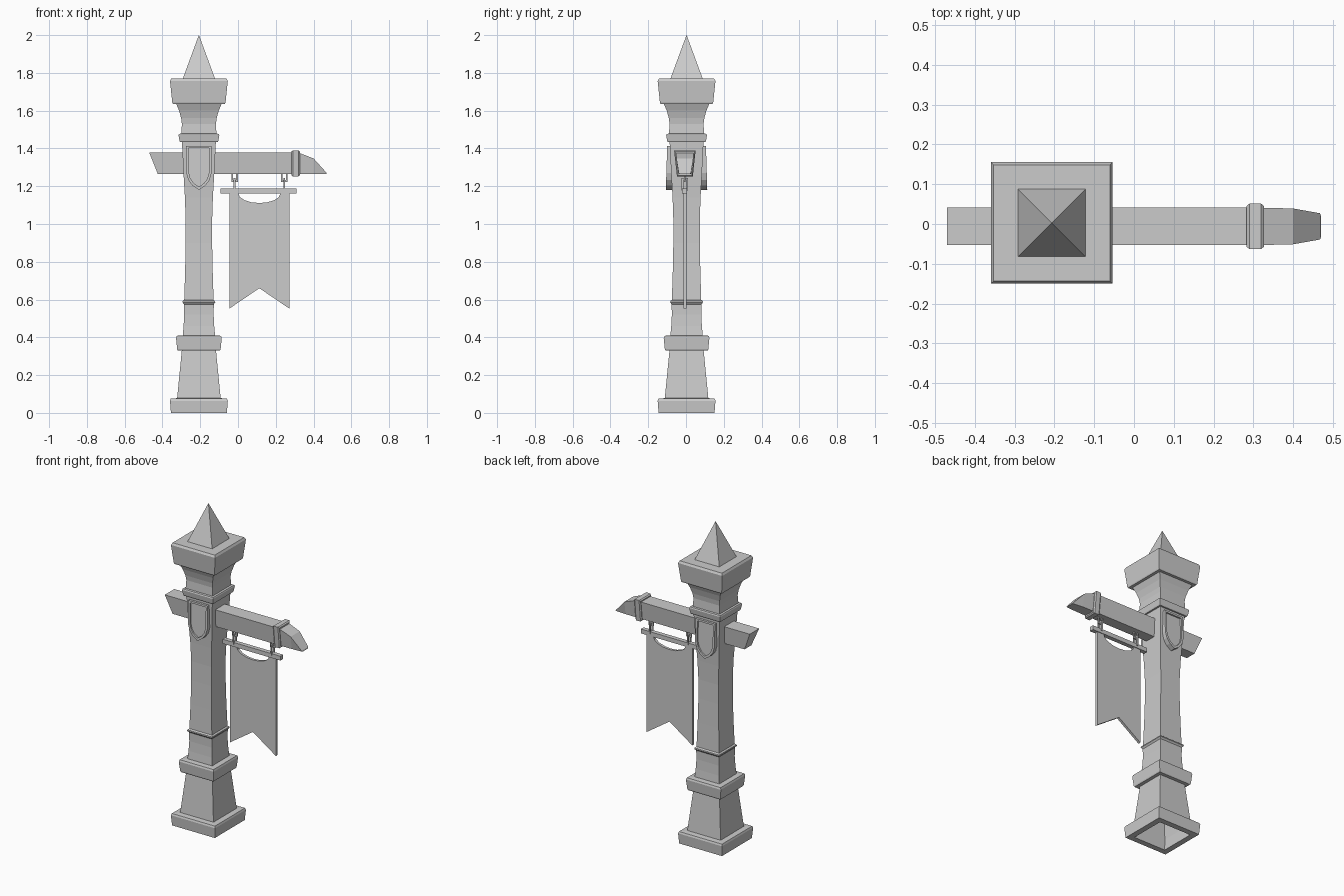
import bpy, bmesh, math

if "Cube" in bpy.data.objects:
    bpy.data.objects.remove(bpy.data.objects["Cube"])

PX, PY = -0.207, 0.003      # pillar axis
BY = -0.006                 # beam and banner centre line


def finish(name, verts, faces):
    me = bpy.data.meshes.new(name)
    me.from_pydata(verts, [], faces)
    bm = bmesh.new()
    bm.from_mesh(me)
    bmesh.ops.recalc_face_normals(bm, faces=bm.faces)
    bm.to_mesh(me)
    bm.free()
    ob = bpy.data.objects.new(name, me)
    bpy.context.collection.objects.link(ob)
    return ob


def loft(name, rings, caps=(True, True)):
    n = len(rings[0])
    verts = [v for r in rings for v in r]
    faces = [(i * n + j, i * n + (j + 1) % n, (i + 1) * n + (j + 1) % n, (i + 1) * n + j)
             for i in range(len(rings) - 1) for j in range(n)]
    if caps[0]:
        faces.append(tuple(range(n))[::-1])
    if caps[1]:
        faces.append(tuple(range(len(verts) - n, len(verts))))
    return finish(name, verts, faces)


def square_stack(name, profile, caps=(False, False)):
    """Square cross-sections (half width, height) around the pillar axis."""
    corners = ((-1, -1), (1, -1), (1, 1), (-1, 1))
    return loft(name, [[(PX + h * a, PY + h * b, z) for a, b in corners]
                       for h, z in profile], caps)


def box(name, x0, x1, y0, y1, z0, z1):
    return loft(name, [[(x0, y0, z), (x1, y0, z), (x1, y1, z), (x0, y1, z)] for z in (z0, z1)])


# Pillar, hollow underneath
square_stack("plinth", [(.116, .075), (.112, 0), (.148, 0), (.153, .064), (.149, .075), (.116, .078)])
square_stack("lower_block", [(.116, .07), (.09, .335)])
square_stack("lower_band", [(.09, .33), (.112, .33), (.115, .337), (.121, .397), (.117, .408), (.083, .411)])
square_stack("shaft_foot", [(.086, .405), (.081, .46), (.078, .52), (.079, .575),
                            (.087, .585), (.086, .592), (.076, .6)])
square_stack("shaft", [(.078, .59), (.073, .75), (.070, .9), (.070, 1.02), (.074, 1.14),
                       (.081, 1.26), (.086, 1.36), (.09, 1.44)])
square_stack("neck_band", [(.088, 1.433), (.1, 1.433), (.103, 1.44), (.108, 1.47), (.105, 1.477), (.09, 1.479)])
square_stack("capital", [(.093, 1.475), (.09, 1.53), (.094, 1.56), (.105, 1.6), (.121, 1.638)])
square_stack("cap_slab", [(.118, 1.636), (.138, 1.636), (.141, 1.643), (.153, 1.757), (.146, 1.77), (.08, 1.77)])
square_stack("spire", [(.086, 1.768), (.0005, 2.0)], (False, True))


# Beam with a tapered trapezoid section
def section(xt, xb, zt, zb, ht, hb):
    return [(xt, BY - ht, zt), (xt, BY + ht, zt), (xb, BY + hb, zb), (xb, BY - hb, zb)]


loft("beam", [section(-.47, -.425, 1.378, 1.266, .047, .034),
              section(.32, .32, 1.378, 1.266, .047, .034),
              section(.40, .40, 1.347, 1.266, .045, .033),
              section(.468, .47, 1.272, 1.265, .033, .027)])
loft("beam_clasp", [section(.283, .283, 1.384, 1.258, .051, .037),
                    section(.290, .290, 1.390, 1.252, .057, .042),
                    section(.320, .320, 1.390, 1.252, .057, .042),
                    section(.327, .327, 1.384, 1.258, .051, .037)])

# Shields on front and back, with a raised rim around a sunken panel
half = [(.067, 1.414), (.067, 1.27), (.056, 1.232), (.034, 1.203)]
outline = half + [(0, 1.18)] + [(-x, z) for x, z in reversed(half)]
inner_half = [(.054, 1.402), (.054, 1.275), (.045, 1.241), (.028, 1.217)]
inner = inner_half + [(0, 1.197)] + [(-x, z) for x, z in reversed(inner_half)]
for side, label in ((-1, "front_shield"), (1, "back_shield")):
    def ring(pts, d):
        return [(PX + x, PY + side * (d - .03 * (z - 1.2)), z) for x, z in pts]
    loft(label, [ring(outline, .068), ring(outline, .109), ring(inner, .109), ring(inner, .099)])

# Banner rod and swallowtail banner with a scooped top
box("banner_rod", -.092, .309, BY - .015, BY + .012, 1.162, 1.189)
BX = .113
scoop = [(BX + .112 * math.cos(math.pi * i / 8), 1.163 - .052 * math.sin(math.pi * i / 8)) for i in range(9)]
top = [(.272, 1.165)] + scoop + [(-.045, 1.165)]
bottom = [(x, .66 - .108 * abs(x - BX) / .159) for x, z in top]
m = len(top)
front = [(x, BY - .008, z) for x, z in top + bottom[::-1]]
back = [(x, BY + .008, z) for x, y, z in front]
n = len(front)
faces = []
for o in (0, n):
    faces += [(o + i, o + i + 1, o + n - 2 - i, o + n - 1 - i) for i in range(m - 1)]
faces += [(i, (i + 1) % n, n + (i + 1) % n, n + i) for i in range(n)]
finish("banner", front + back, faces)


# Hangers: two crossed rectangular links each
def link(name, x, along_y, half_w, z0, z1, t=.0045):
    path = [(-half_w, z0), (half_w, z0), (half_w, z1), (-half_w, z1)]
    rings = []
    for a, z in path:
        s, u = math.copysign(t, a), (-t if z == z0 else t)
        quad = []
        for k, d in ((1, -t), (1, t), (-1, t), (-1, -t)):
            p = a + k * s
            quad.append((x + d, BY + p, z + k * u) if along_y else (x + p, BY + d, z + k * u))
        # keep winding consistent on both sides
        rings.append(quad)
    loft(name, rings + [rings[0]], (False, False))


for i, x in enumerate((-.018, .245)):
    link(f"upper_link_{i}", x, False, .013, 1.228, 1.275)
    link(f"lower_link_{i}", x, True, .013, 1.182, 1.238)
